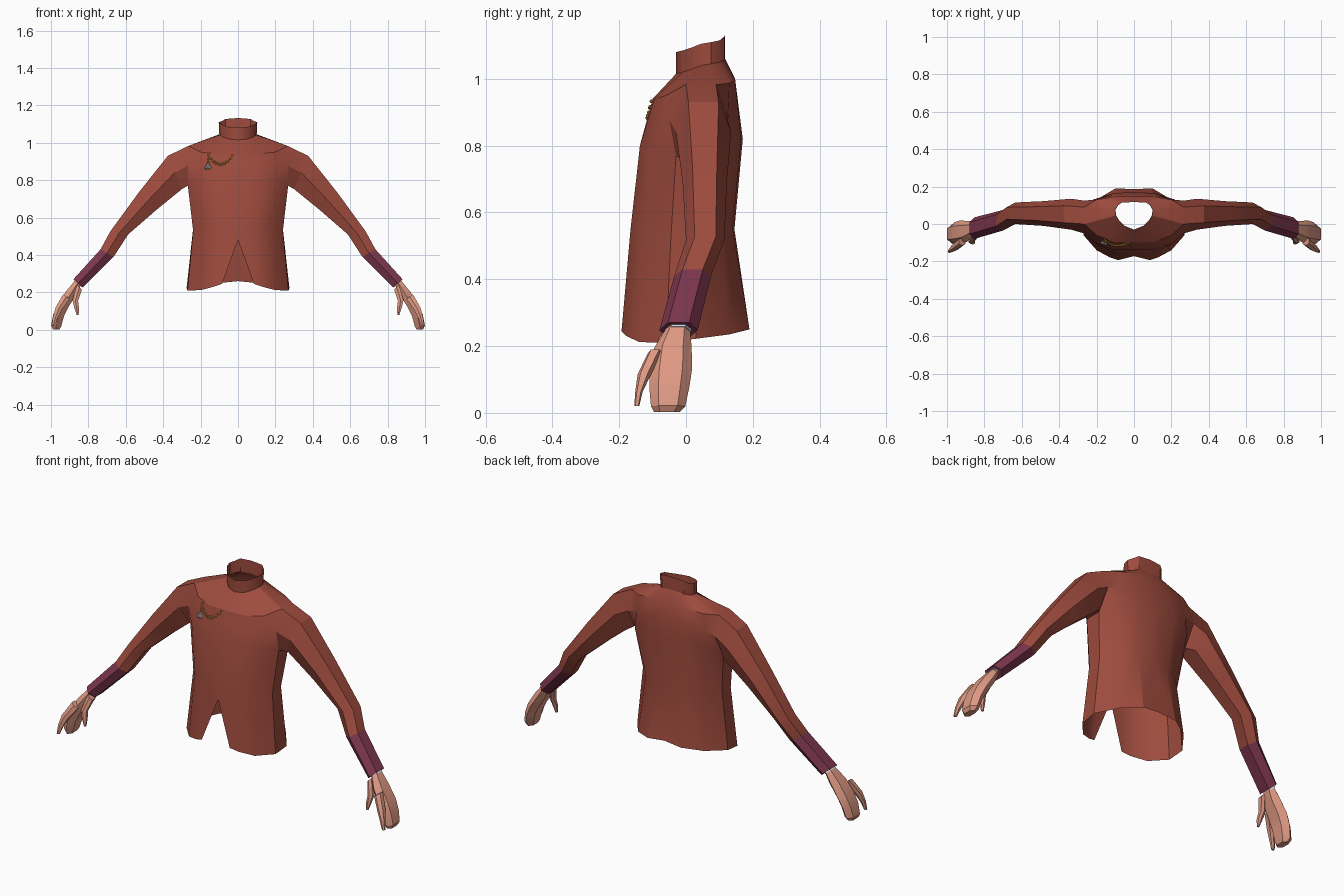
import bpy, bmesh, math
from mathutils import Vector, Matrix
from mathutils.bvhtree import BVHTree

if "Cube" in bpy.data.objects:
    bpy.data.objects.remove(bpy.data.objects["Cube"])


def material(name, rgb):
    m = bpy.data.materials.new(name)
    m.diffuse_color = (*rgb, 1)
    m.use_nodes = True
    m.node_tree.nodes["Principled BSDF"].inputs["Base Color"].default_value = m.diffuse_color
    return m


RUST = material("rust cloth", (0.34, 0.070, 0.047))
PLUM = material("plum cuff", (0.20, 0.036, 0.075))
SKIN = material("skin", (0.74, 0.32, 0.23))
PALE = material("pale shirt", (0.62, 0.68, 0.72))
GOLD = material("gold", (0.68, 0.36, 0.05))
SILVER = material("silver", (0.58, 0.59, 0.60))


def finish(name, bm, mat, mirror=True, angle=25):
    me = bpy.data.meshes.new(name)
    bm.to_mesh(me)
    bm.free()
    ob = bpy.data.objects.new(name, me)
    bpy.context.collection.objects.link(ob)
    me.materials.append(mat)
    bpy.ops.object.select_all(action='DESELECT')
    ob.select_set(True)
    bpy.context.view_layer.objects.active = ob
    bpy.ops.object.shade_smooth_by_angle(angle=math.radians(angle))
    if mirror:
        ob.modifiers.new("mirror", 'MIRROR').merge_threshold = 0.0005
    return ob


def ring(bm, s):
    """Six-sided limb section: outer edge, inner edge, front and back limits."""
    ox, oz, ix, iz, yf, yb = s
    cy, h = (yf + yb) / 2, (yb - yf) / 2
    mx, mz = (ox + ix) / 2, (oz + iz) / 2
    pts = [(ox, cy - h * .55, oz), (ox, cy + h * .55, oz), (mx, yb, mz),
           (ix, cy + h * .55, iz), (ix, cy - h * .55, iz), (mx, yf, mz)]
    return [bm.verts.new(p) for p in pts]


def bridge(bm, a, b):
    n = len(a)
    for i in range(n):
        j = (i + 1) % n
        bm.faces.new((a[i], b[i], b[j], a[j]))


def limb(name, stations, mat, start_cap=True, end_cap=True):
    bm = bmesh.new()
    rings = [ring(bm, s) for s in stations]
    for a, b in zip(rings, rings[1:]):
        bridge(bm, a, b)
    if start_cap:
        bm.faces.new(rings[0])
    if end_cap:
        bm.faces.new(rings[-1][::-1])
    return finish(name, bm, mat)


# Jacket half: each row runs from front centre around the side to back centre
hem = [(.085, -.193, .245), (.13, -.178, .23), (.20, -.14, .212), (.27, -.06, .21),
       (.275, .03, .222), (.20, .13, .235), (.10, .19, .25), (0, .187, .26)]
waist = [(0, -.172, .48), (.09, -.166, .55), (.175, -.125, .57), (.24, -.045, .53),
         (.24, .03, .54), (.17, .105, .55), (.09, .14, .55), (0, .145, .55)]
chest = [(0, -.138, .80), (.11, -.138, .80), (.21, -.10, .80), (.268, -.03, .77),
         (.268, .06, .77), (.22, .13, .80), (.11, .165, .82), (0, .17, .82)]
shoulder = [(0, -.10, .94), (.11, -.095, .94), (.20, -.06, .95), (.265, 0, .983),
            (.265, .09, .983), (.20, .13, .987), (.10, .147, 1.0), (0, .147, 1.0)]
neck = [(0, -.03, 1.015), (.05, -.01, 1.02), (.08, .02, 1.03), (.095, .045, 1.04),
        (.10, .075, 1.045), (.085, .10, 1.05), (.065, .115, 1.055), (0, .117, 1.06)]
mid = [(Vector(a) + Vector(b)) / 2 for a, b in zip(chest, shoulder)]
mid[3].y -= .035
mid[4].y += .05
collar = [(x * 1.03, y, z + .065 + (.007 if y > .11 else 0)) for x, y, z in neck]

bm = bmesh.new()
rows = [[bm.verts.new(p) for p in r] for r in (hem, waist, chest, mid, shoulder, neck, collar)]
for r in range(6):
    for c in range(7):
        if c == 3 and r in (2, 3):      # arm hole
            continue
        bm.faces.new((rows[r][c], rows[r][c + 1], rows[r + 1][c + 1], rows[r + 1][c]))

# Sleeve grows out of the arm hole
cuff_start = (.735, .43, .665, .39, -.035, .075)
cuff_end = (.88, .27, .83, .225, -.08, .035)
loop = [rows[4][3], rows[4][4], rows[3][4], rows[2][4], rows[2][3], rows[3][3]]
for s in [(.375, .93, .30, .752, -.03, .135), (.53, .735, .44, .638, -.01, .122),
          (.682, .527, .587, .51, 0, .115), cuff_start]:
    nxt = ring(bm, s)
    bridge(bm, loop, nxt)
    loop = nxt
bm.normal_update()
surface = BVHTree.FromBMesh(bm)
finish("jacket", bm, RUST)

# Cuff with its end turned inward, and the shirt edge inside it
limb("cuff", [cuff_start, cuff_end, (.87, .262, .838, .236, -.064, .019)], PLUM, False)
limb("shirt_edge", [(.862, .275, .834, .25, -.06, .015), (.878, .258, .845, .23, -.062, .017)], PALE)

# Hand: palm with closed fingers, forefinger and thumb
limb("hand", [(.87, .265, .84, .24, -.06, .012), (.92, .205, .865, .185, -.095, .017),
              (.965, .135, .905, .125, -.108, .018), (.988, .08, .93, .075, -.11, .01),
              (1.0, .022, .945, .018, -.105, -.002), (.99, .002, .955, .002, -.095, -.02)], SKIN)
limb("forefinger", [(.935, .19, .90, .165, -.115, -.07), (.975, .12, .94, .11, -.145, -.105),
                    (.99, .065, .965, .06, -.152, -.13), (.995, .02, .98, .02, -.155, -.14)], SKIN)
limb("thumb", [(.86, .24, .835, .215, -.08, -.04), (.885, .16, .855, .155, -.105, -.07),
               (.876, .12, .85, .115, -.11, -.085), (.862, .078, .852, .078, -.108, -.095)], SKIN)


# Chest ornament laid on the jacket front
def on_chest(x, z):
    hit = surface.ray_cast(Vector((abs(x), -1, z)), Vector((0, 1, 0)))[0]
    return Vector((x, hit.y - .003 if hit else -.1, z))


def beads(name, points, radius, mat):
    b = bmesh.new()
    for x, z in points:
        bmesh.ops.create_icosphere(b, subdivisions=1, radius=radius,
                                   matrix=Matrix.Translation(on_chest(x, z)))
    finish(name, b, mat, mirror=False)


chain = []
for i in range(17):
    t = i / 16
    chain.append((-.158 + .128 * t, .885 + .045 * (2 * t - 1) ** 2 + .003 * (-1) ** i))
chain += [(-.158, .915), (-.16, .90), (-.158, .89)]
beads("chain", chain, .006, GOLD)
beads("pendant", [(-.16, .872), (-.169, .866), (-.152, .868), (-.16, .88)], .011, SILVER)
